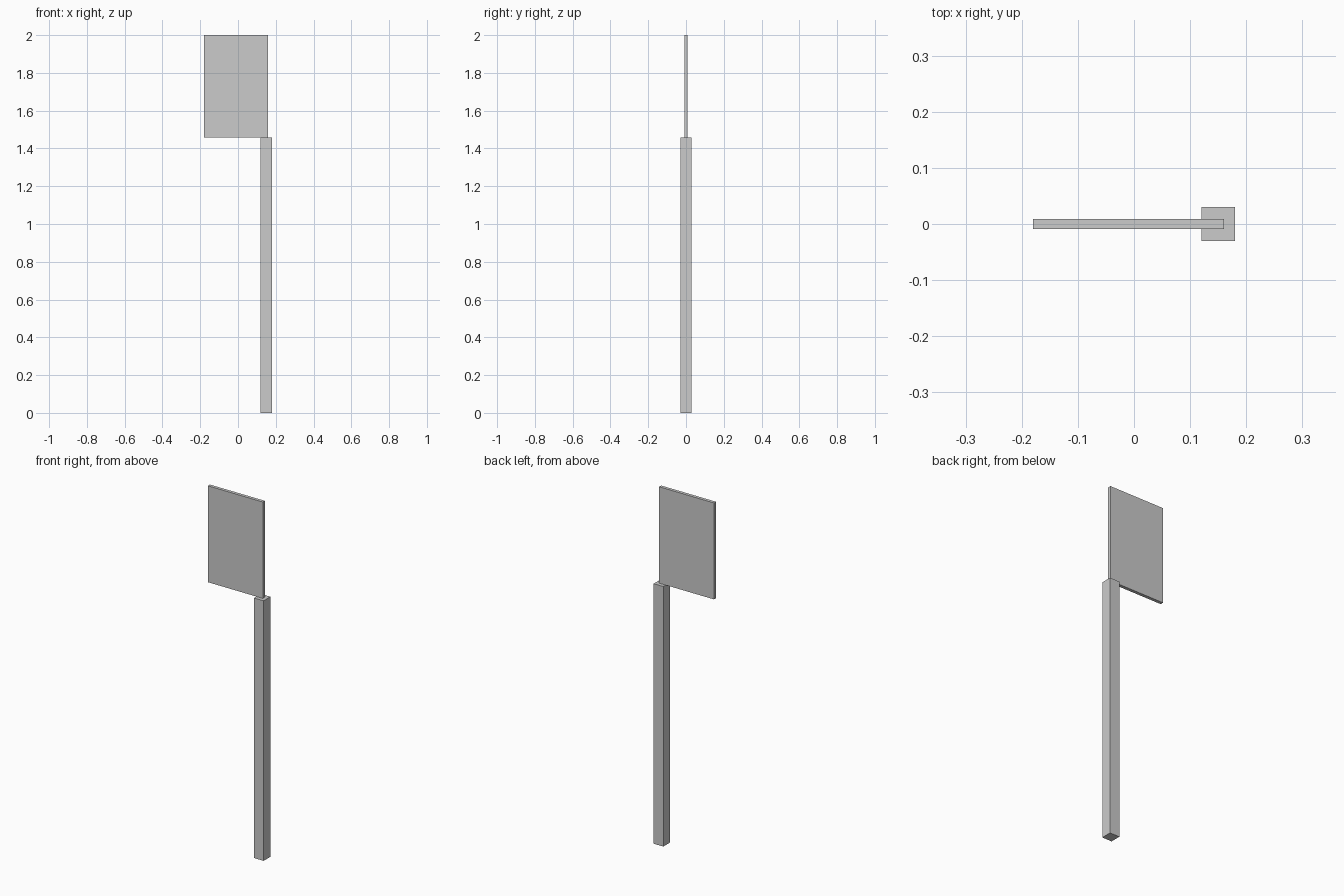
import bpy

cube = bpy.data.objects.get("Cube")
if cube:
    bpy.data.objects.remove(cube, do_unlink=True)

# Plain grey finish shared by both parts
GREY = (0.6, 0.6, 0.6, 1.0)
grey = bpy.data.materials.new("plain_grey")
grey.use_nodes = True
grey.diffuse_color = GREY
grey.node_tree.nodes["Principled BSDF"].inputs["Base Color"].default_value = GREY


def box(name, low, high):
    """Add a box spanning two opposite corners."""
    centre = [(a + b) / 2 for a, b in zip(low, high)]
    bpy.ops.mesh.primitive_cube_add(size=1, location=centre)
    obj = bpy.context.object
    obj.name = name
    obj.scale = [b - a for a, b in zip(low, high)]
    bpy.ops.object.transform_apply(location=False, rotation=False, scale=True)
    obj.data.materials.append(grey)
    return obj


POST_TOP = 1.459

# Square upright post
box("post", (0.12, -0.03, 0), (0.18, 0.03, POST_TOP))

# Thin panel standing on the post and reaching out to one side
box("panel", (-0.18, -0.009, POST_TOP), (0.16, 0.009, 2))
